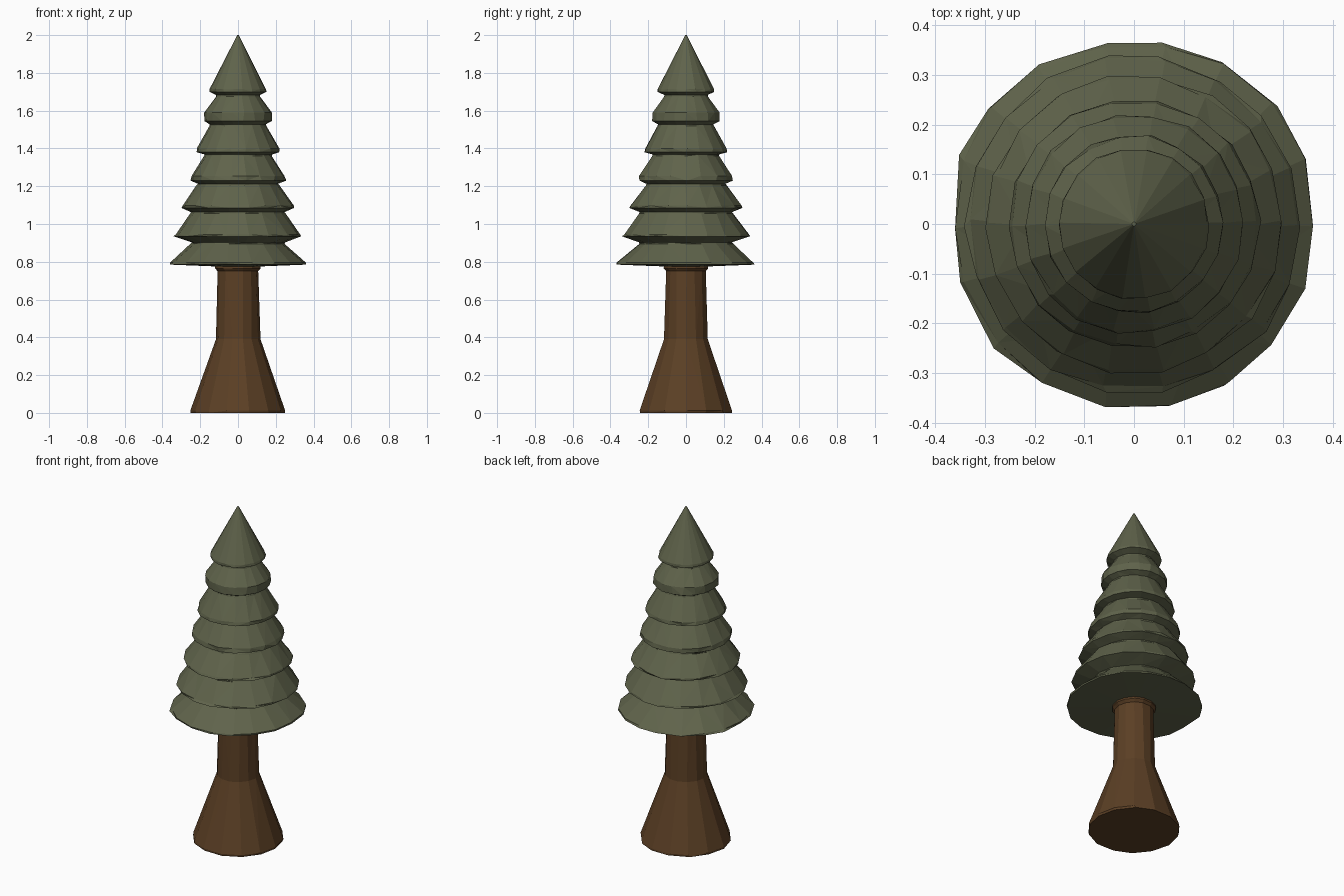
import bpy, bmesh, math, random

if "Cube" in bpy.data.objects:
    bpy.data.objects.remove(bpy.data.objects["Cube"])

random.seed(4)


def material(name, rgb):
    m = bpy.data.materials.new(name)
    m.diffuse_color = (*rgb, 1)
    m.use_nodes = True
    m.node_tree.nodes["Principled BSDF"].inputs["Base Color"].default_value = m.diffuse_color
    return m


def lathe(name, profile, sides, mat, jitter=0.0, zjit=0.0, limit=9.0):
    """Faceted solid of revolution from (radius, z) points, bottom to top."""
    bm = bmesh.new()
    rings = []
    for r, z in profile:
        ring = []
        for i in range(sides):
            a = 2 * math.pi * (i + random.uniform(-jitter, jitter) * 5) / sides
            rr = r * (1 + random.uniform(-jitter, jitter))
            x = max(-limit, min(limit, rr * math.cos(a)))
            ring.append(bm.verts.new((x, rr * math.sin(a), z + random.uniform(-zjit, zjit))))
        rings.append(ring)
    for lo, hi in zip(rings, rings[1:]):
        for i in range(sides):
            j = (i + 1) % sides
            bm.faces.new((lo[i], lo[j], hi[j], hi[i]))
    bm.faces.new(rings[0][::-1])
    bm.faces.new(rings[-1])
    # split bent quads so every facet is flat
    bmesh.ops.triangulate(bm, faces=[f for f in bm.faces if len(f.verts) == 4])
    me = bpy.data.meshes.new(name)
    bm.to_mesh(me)
    bm.free()
    ob = bpy.data.objects.new(name, me)
    me.materials.append(mat)
    bpy.context.collection.objects.link(ob)
    return ob


bark = material("bark", (0.105, 0.05, 0.018))
needles = material("needles", (0.115, 0.125, 0.07))

# Trunk: wide flared root, slim shaft, small collar under the branches
lathe("trunk", [(0.25, 0), (0.25, 0.012), (0.118, 0.39), (0.107, 0.75),
                (0.12, 0.765), (0.12, 0.80)], 14, bark, 0.012)

# Foliage: (edge radius, edge z, rim height, neck radius, neck z) per tier
tiers = [(0.372, 0.785, 0.010, 0.25, 0.895),
         (0.338, 0.935, 0.010, 0.25, 1.055),
         (0.300, 1.085, 0.012, 0.217, 1.205),
         (0.252, 1.230, 0.025, 0.180, 1.360),
         (0.222, 1.380, 0.020, 0.150, 1.520),
         (0.180, 1.545, 0.045, 0.117, 1.675),
         (0.152, 1.700, 0.015, 0.004, 2.000)]
profile = [(0.11, 0.775)]
for r, z, rim, nr, nz in tiers:
    profile += [(r, z), (r * 0.985, z + rim), (nr, nz)]
    if nz < 1.9:
        profile.append((nr * 0.99, nz + 0.008))
lathe("foliage", profile, 18, needles, 0.018, 0.0, 0.36)
